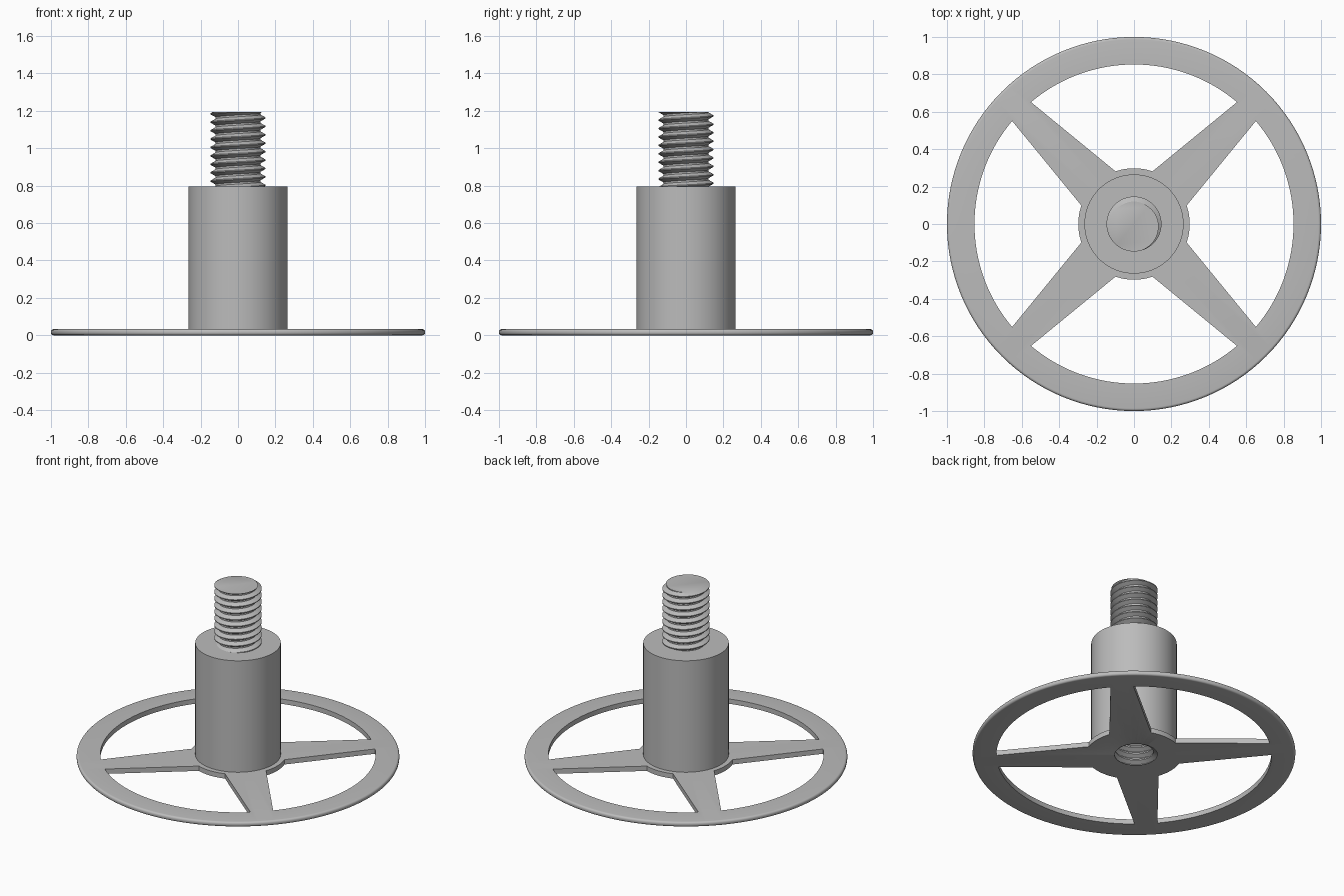
import bpy, bmesh
from math import sin, cos, pi, radians, floor

cube = bpy.data.objects.get("Cube")
if cube:
    bpy.data.objects.remove(cube)

PLATE, BODY_TOP, STUD_TOP = 0.033, 0.795, 1.195
BODY_R, HUB_R, RIM_INNER = 0.265, 0.298, 0.853
PITCH, CREST, ROOT = 0.045, 0.147, 0.12

grey = bpy.data.materials.new("plain grey")
grey.use_nodes = True
colour = (0.5, 0.5, 0.5, 1)
grey.diffuse_color = colour
grey.node_tree.nodes["Principled BSDF"].inputs["Base Color"].default_value = colour


def finish(name, bm):
    bmesh.ops.recalc_face_normals(bm, faces=bm.faces)
    mesh = bpy.data.meshes.new(name)
    bm.to_mesh(mesh)
    bm.free()
    mesh.materials.append(grey)
    obj = bpy.data.objects.new(name, mesh)
    bpy.context.collection.objects.link(obj)
    return obj


def smooth(obj):
    bpy.ops.object.select_all(action='DESELECT')
    bpy.context.view_layer.objects.active = obj
    obj.select_set(True)
    bpy.ops.object.shade_smooth_by_angle(angle=radians(30))


def lathe(name, profile, steps=128):
    bm = bmesh.new()
    verts = [bm.verts.new((r, 0, z)) for r, z in profile]
    edges = [bm.edges.new(pair) for pair in zip(verts, verts[1:])]
    bmesh.ops.spin(bm, geom=verts + edges, cent=(0, 0, 0), axis=(0, 0, 1),
                   angle=2 * pi, steps=steps)
    bmesh.ops.remove_doubles(bm, verts=bm.verts, dist=1e-5)
    return finish(name, bm)


def prism(name, outline, z0, z1):
    bm = bmesh.new()
    face = bm.faces.new([bm.verts.new((x, y, z0)) for x, y in outline])
    top = bmesh.ops.extrude_face_region(bm, geom=[face])["geom"]
    bmesh.ops.translate(bm, vec=(0, 0, z1 - z0),
                        verts=[v for v in top if isinstance(v, bmesh.types.BMVert)])
    return finish(name, bm)


def thread_radius(turn):
    # Flat root, sloping flanks, narrow flat crest
    d = abs(turn - floor(turn) - 0.5) * 2
    t = min(max((0.8 - d) / 0.68, 0), 1)
    return ROOT + (CREST - ROOT) * t


def threaded_rod(name, z0, z1, steps=64, start=radians(45)):
    bm = bmesh.new()
    # Rows follow the profile corners along the helix, clipped flat at both ends
    corners = (0.1, 0.44, 0.56, 0.9)
    turns = int((z1 - z0) / PITCH) + 3
    columns = []
    for i in range(steps + 1):
        a = 2 * pi * i / steps
        column = []
        for k in range(-2, turns):
            for c in corners:
                z = min(max(z0 + PITCH * (k + c + i / steps), z0), z1)
                r = thread_radius((z - z0) / PITCH - i / steps)
                column.append(bm.verts.new((r * cos(a + start), r * sin(a + start), z)))
        columns.append(column)
    for left, right in zip(columns, columns[1:]):
        for j in range(len(left) - 1):
            bm.faces.new((left[j], right[j], right[j + 1], left[j + 1]))
    bmesh.ops.remove_doubles(bm, verts=bm.verts, dist=1e-5)
    bmesh.ops.holes_fill(bm, edges=[e for e in bm.edges if e.is_boundary], sides=0)
    return finish(name, bm)


def cut(target, cutter):
    mod = target.modifiers.new("cut", 'BOOLEAN')
    mod.operation = 'DIFFERENCE'
    mod.solver = 'EXACT'
    mod.object = cutter
    bpy.context.view_layer.objects.active = target
    bpy.ops.object.modifier_apply(modifier=mod.name)
    bpy.data.objects.remove(cutter)


# Wheel plate with rounded rim, and the tall central body
edge = 0.014
rim = [(1 - edge + edge * cos(a), zc + edge * sin(a))
       for zc, first in ((edge, -pi / 2), (PLATE - edge, 0))
       for a in (first + pi / 2 * s / 5 for s in range(6))]
wheel = lathe("wheel_and_body", [(0, 0)] + rim +
              [(BODY_R, PLATE), (BODY_R, BODY_TOP), (0, BODY_TOP)])

# Four windows leave the tapered spokes
for q in range(4):
    outline = []
    for radius, half, n in ((RIM_INNER, 40.2, 32), (HUB_R, -19.3, 12)):
        for s in range(n + 1):
            a = radians(half * (2 * s / n - 1)) + q * pi / 2
            outline.append((radius * cos(a), radius * sin(a)))
    cut(wheel, prism("window_cutter", outline, -0.1, 0.1))

# Threaded socket in the underside
cut(wheel, threaded_rod("socket_cutter", -0.03, 0.42))
smooth(wheel)

# Threaded stud on top
smooth(threaded_rod("threaded_stud", BODY_TOP - 0.01, STUD_TOP))
